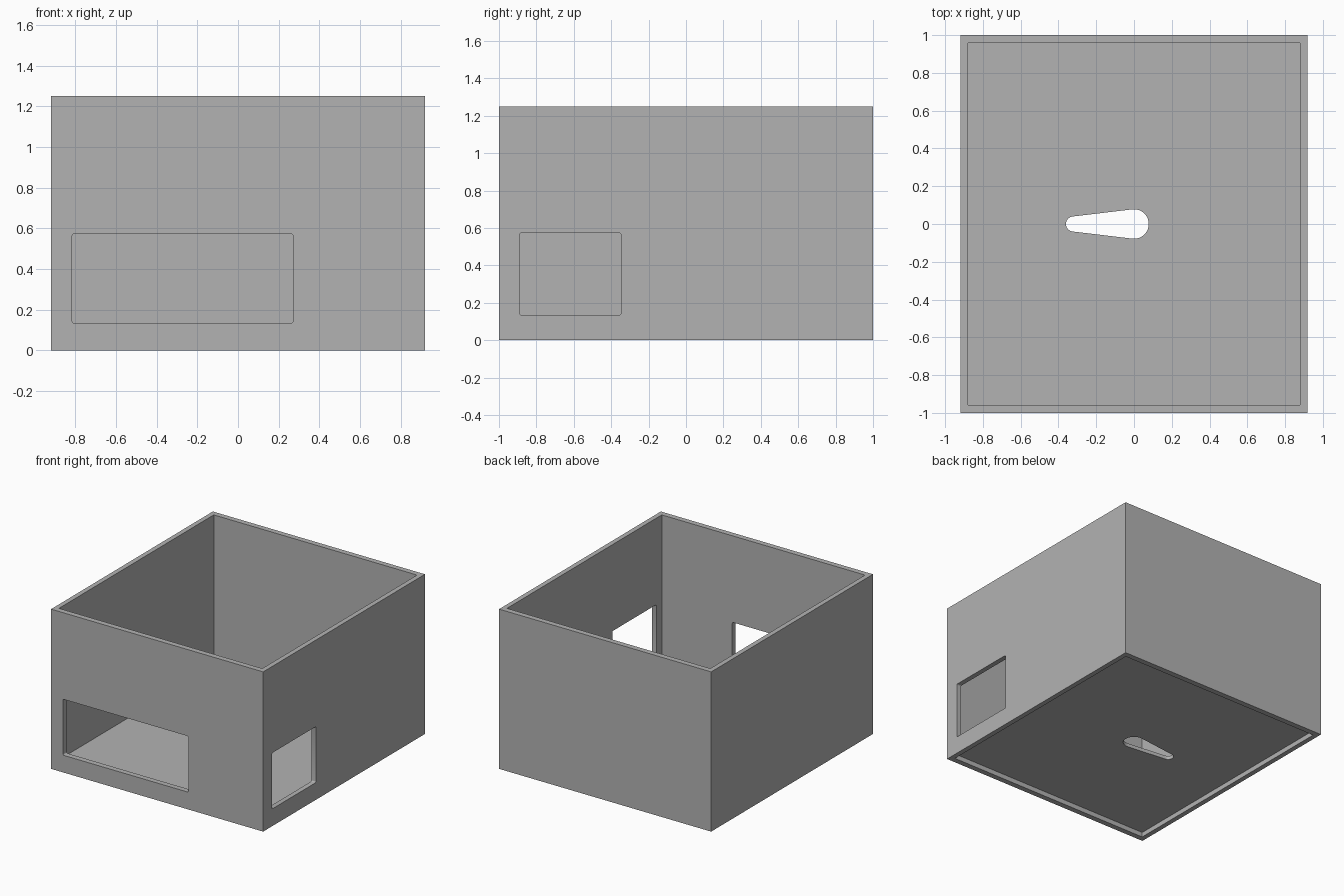
import bpy, math

if "Cube" in bpy.data.objects:
    bpy.data.objects.remove(bpy.data.objects["Cube"], do_unlink=True)

W, D, H = 0.918, 1.0, 1.25          # half width, half depth, height
IN_W, IN_D = 0.88, 0.957            # inner half sizes
FLOOR_LOW, FLOOR_TOP = 0.037, 0.065

grey = bpy.data.materials.new("plain grey")
grey.use_nodes = True
colour = (0.45, 0.45, 0.45, 1)
grey.diffuse_color = colour
grey.node_tree.nodes["Principled BSDF"].inputs["Base Color"].default_value = colour


def prism(name, outline, low, high, place=lambda u, v, w: (u, v, w)):
    """Extrude a 2D outline from low to high, mapped into space by place."""
    n = len(outline)
    verts = [place(u, v, w) for w in (low, high) for u, v in outline]
    faces = [list(range(n))[::-1], list(range(n, 2 * n))]
    faces += [[i, (i + 1) % n, (i + 1) % n + n, i + n] for i in range(n)]
    mesh = bpy.data.meshes.new(name)
    mesh.from_pydata(verts, [], faces)
    mesh.materials.append(grey)
    obj = bpy.data.objects.new(name, mesh)
    bpy.context.collection.objects.link(obj)
    return obj


def arc(cx, cy, r, start, end, steps):
    angles = [math.radians(start + (end - start) * i / steps) for i in range(steps + 1)]
    return [(cx + r * math.cos(a), cy + r * math.sin(a)) for a in angles]


def rectangle(u0, u1, v0, v1, r=0):
    """Rectangle outline, with rounded corners when r is given."""
    if not r:
        return [(u0, v0), (u1, v0), (u1, v1), (u0, v1)]
    corners = [(u1 - r, v1 - r), (u0 + r, v1 - r), (u0 + r, v0 + r), (u1 - r, v0 + r)]
    return [p for i, (u, v) in enumerate(corners)
            for p in arc(u, v, r, 90 * i, 90 * i + 90, 4)]


def fix_normals(obj):
    import bmesh
    bm = bmesh.new()
    bm.from_mesh(obj.data)
    bmesh.ops.recalc_face_normals(bm, faces=bm.faces)
    bm.to_mesh(obj.data)
    bm.free()


def cut(obj, cutters):
    """Subtract the cutters, keep the result and remove the cutters."""
    for part in [obj] + cutters:
        fix_normals(part)
    for cutter in cutters:
        cutter.hide_render = True
        mod = obj.modifiers.new("cut", "BOOLEAN")
        mod.operation = "DIFFERENCE"
        mod.solver = "EXACT"
        mod.object = cutter
    graph = bpy.context.evaluated_depsgraph_get()
    mesh = bpy.data.meshes.new_from_object(obj.evaluated_get(graph))
    obj.modifiers.clear()
    obj.data = mesh
    for cutter in cutters:
        bpy.data.objects.remove(cutter, do_unlink=True)


# Four walls, open at top and bottom, with a front and a side window
walls = prism("box_walls", rectangle(-W, W, -D, D), 0, H)
cut(walls, [
    prism("inside_cutter", rectangle(-IN_W, IN_W, -IN_D, IN_D), -0.2, H + 0.2),
    prism("front_window_cutter", rectangle(-0.815, 0.27, 0.135, 0.573, 0.01),
          -D - 0.1, -D + 0.1, lambda u, v, w: (u, w, v)),
    prism("side_window_cutter", rectangle(-0.89, -0.347, 0.135, 0.573, 0.01),
          W - 0.1, W + 0.1, lambda u, v, w: (w, u, v)),
])

# Raised floor plate with a keyhole slot
floor = prism("floor_plate", rectangle(-IN_W, IN_W, -IN_D, IN_D), FLOOR_LOW, FLOOR_TOP)
big, small, gap = 0.078, 0.04, 0.32
tangent = 90 + math.degrees(math.asin((big - small) / gap)) - 2 * math.degrees(
    math.asin((big - small) / gap)) + math.degrees(math.asin((big - small) / gap)) * 2
slot = (arc(0, 0, big, -tangent, tangent, 28)
        + arc(-gap, 0, small, tangent, 360 - tangent, 20))
cut(floor, [prism("slot_cutter", slot, -0.1, 0.2)])

# Smooth only the rounded slot and window corners
for part in (walls, floor):
    bpy.ops.object.select_all(action="DESELECT")
    part.select_set(True)
    bpy.context.view_layer.objects.active = part
    bpy.ops.object.shade_smooth_by_angle(angle=math.radians(30))
